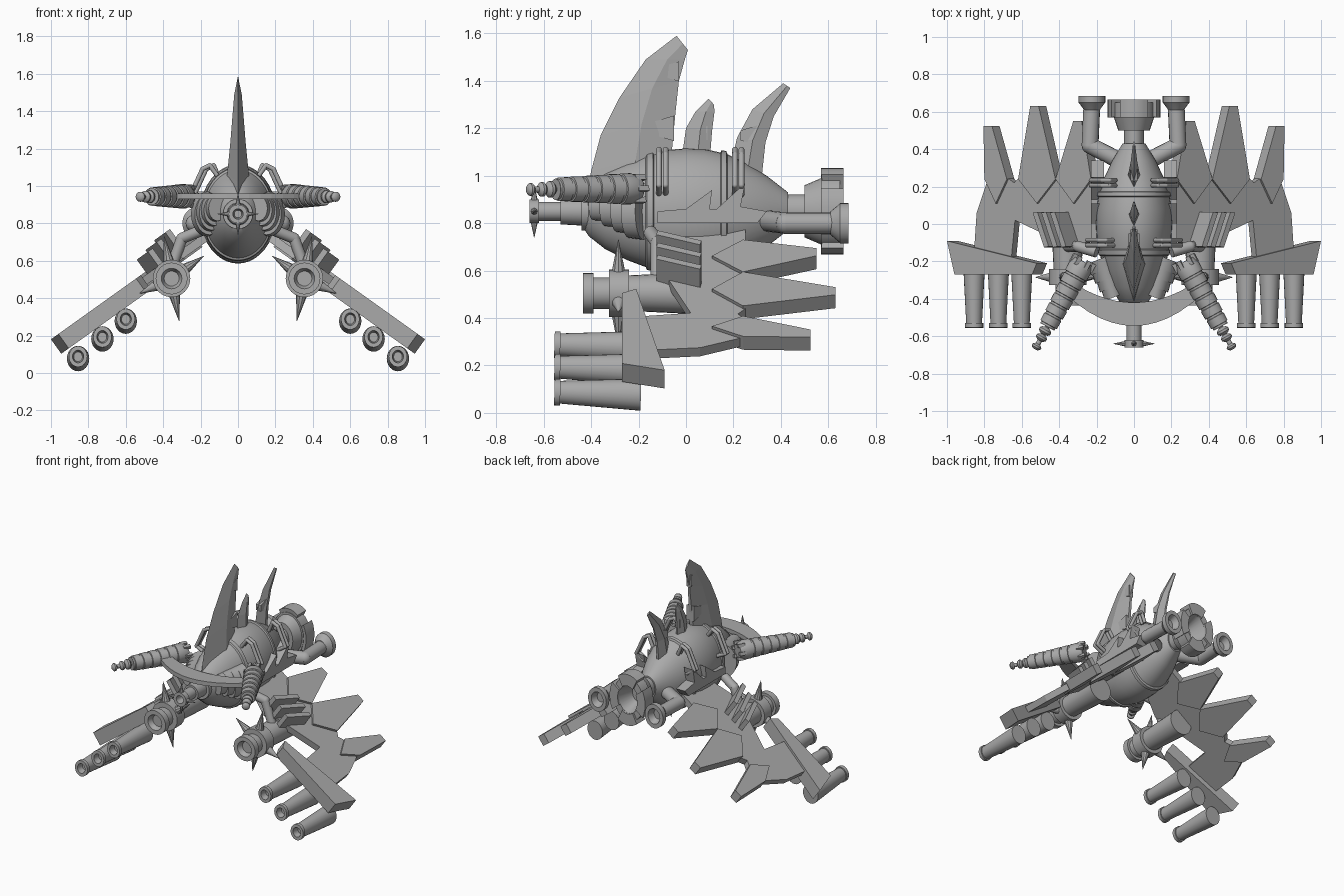
import bpy, bmesh, math
from mathutils import Vector, Matrix

cube = bpy.data.objects.get("Cube")
if cube:
    bpy.data.objects.remove(cube, do_unlink=True)

GREY = (0.4, 0.4, 0.4, 1)
metal = bpy.data.materials.new("plain_grey")
metal.use_nodes = True
metal.diffuse_color = GREY
metal.node_tree.nodes["Principled BSDF"].inputs["Base Color"].default_value = GREY
FRONT, BACK = Vector((0, -1, 0)), Vector((0, 1, 0))
AXIS_Z, SQUASH = 0.85, 0.77


def finish(name, bm, mirror=False, smooth=True):
    bmesh.ops.recalc_face_normals(bm, faces=bm.faces)
    mesh = bpy.data.meshes.new(name)
    bm.to_mesh(mesh)
    bm.free()
    mesh.materials.append(metal)
    ob = bpy.data.objects.new(name, mesh)
    bpy.context.collection.objects.link(ob)
    if mirror:
        ob.modifiers.new("both_sides", "MIRROR")
    if smooth:
        bpy.ops.object.select_all(action="DESELECT")
        ob.select_set(True)
        bpy.context.view_layer.objects.active = ob
        bpy.ops.object.shade_smooth_by_angle(angle=math.radians(35))
    return ob


def loft(bm, rings, closed=False):
    """Skin a list of equal point rings, capping the ends unless closed."""
    rows = [[bm.verts.new(p) for p in ring] for ring in rings]
    n = len(rows[0])
    pairs = list(zip(rows, rows[1:])) + ([(rows[-1], rows[0])] if closed else [])
    for a, b in pairs:
        for i in range(n):
            bm.faces.new((a[i], a[(i + 1) % n], b[(i + 1) % n], b[i]))
    if not closed:
        bm.faces.new(rows[0])
        bm.faces.new(rows[-1])


def turn(bm, profile, origin, direction, squash=1, segs=24):
    """Revolve (distance, radius) pairs around a direction."""
    rot = Vector((0, 0, 1)).rotation_difference(Vector(direction)).to_matrix()
    rings = []
    for d, r in profile:
        ring = []
        for i in range(segs):
            a = math.tau * i / segs
            p = rot @ Vector((r * math.cos(a), r * math.sin(a), d))
            p.x *= squash
            ring.append(Vector(origin) + p)
        rings.append(ring)
    loft(bm, rings)


def lathe(name, profile, origin, direction, mirror=False, squash=1, segs=24):
    bm = bmesh.new()
    turn(bm, profile, origin, direction, squash, segs)
    return finish(name, bm, mirror)


def pipe(name, points, r):
    bm = bmesh.new()
    pts = [Vector(p) for p in points]
    for a, b in zip(pts, pts[1:]):
        turn(bm, [(0, r), ((b - a).length, r)], a, (b - a).normalized(), segs=16)
    for p in pts[1:-1]:
        bmesh.ops.create_uvsphere(bm, u_segments=16, v_segments=8, radius=r,
                                  matrix=Matrix.Translation(p))
    finish(name, bm, True)


def slab(name, outline, offset, mirror=False):
    bm = bmesh.new()
    pts = [Vector(p) for p in outline]
    loft(bm, [pts, [p + Vector(offset) for p in pts]])
    return finish(name, bm, mirror, False)


# Hull: egg body with two raised bands
lathe("hull", [(-.44, .06), (-.41, .105), (-.34, .16), (-.25, .205), (-.17, .235),
               (-.165, .247), (-.14, .252), (-.135, .243), (-.07, .26), (0, .265),
               (.08, .262), (.145, .248), (.15, .258), (.17, .254), (.175, .24),
               (.25, .205), (.34, .15), (.43, .08)],
      (0, 0, AXIS_Z), BACK, squash=SQUASH, segs=40)

# Nose gun with spiked collar
lathe("nose_gun", [(.4, .08), (.44, .08), (.44, .06), (.53, .055), (.53, .04), (.62, .04),
                   (.62, .05), (.66, .05), (.66, .028), (.6, .02)], (0, 0, AXIS_Z), FRONT)
bm = bmesh.new()
for d in ((1, 0, 0), (-1, 0, 0), (0, 0, 1), (0, 0, -1)):
    turn(bm, [(.04, .016), (.11, .001)], (0, -.64, AXIS_Z), d, segs=8)
finish("nose_spikes", bm)

# Crescent plate joining the two side guns
def arc(half, y_mid, y_end):
    return [(half * t / 6, y_mid + (y_end - y_mid) * (t / 6) ** 2, .93) for t in range(-6, 7)]
slab("front_crescent", arc(.36, -.545, -.38) + arc(.3, -.42, -.33)[::-1], (0, 0, .03))

# Layered cheek armour
for k in range(4):
    r = .12 - .016 * k
    lathe(f"cheek_plate_{k + 1}", [(0, r), (.065, r * .93), (.065, r * .7)],
          (.165 - .014 * k, -.18 - .05 * k, .85 + .01 * k), Vector((-.3, -1, 0)).normalized(),
          True, .75)

# Side guns: ribbed barrel, notched breech, beaded muzzle
start, end = Vector((.27, -.2, .945)), Vector((.535, -.68, .942))
aim = (end - start).normalized()
ribs = [(0, .05)]
for k in range(6):
    d, r = .04 + k * .06, .066 - k * .003
    ribs += [(d, r), (d + .045, r - .001), (d + .047, r - .008), (d + .058, r - .008)]
lathe("side_gun", ribs + [(.4, .045), (.4, .02)], start, aim, True)
beads = [(.38, .014)]
for d, r in ((.425, .036), (.465, .032), (.52, .028)):
    beads += [(d + r * .6 * math.sin(a), max(r * math.cos(a), .013))
              for a in (-1.3, -.8, -.3, .3, .8, 1.3)]
lathe("side_gun_muzzle", beads, start, aim, True)
bm = bmesh.new()
u = aim.cross(Vector((0, 0, 1))).normalized()
v = u.cross(aim)
for k in range(6):
    a = math.tau * k / 6
    turn(bm, [(0, .016), (.05, .016)],
         start - aim * .015 + (u * math.cos(a) + v * math.sin(a)) * .055, aim, segs=4)
finish("side_gun_notches", bm, True, False)


# Wings: slabs lying in a drooping plane
def on_wing(points, lift=0.0):
    return [(x + lift * .58, y, .18 + .715 * (1 - x) + lift * .81) for x, y in points]


def wing_slab(name, points, lift, thick):
    slab(name, on_wing(points, lift), (-.58 * thick, 0, -.81 * thick), True)


wing_slab("wing", [(.15, -.04), (.33, -.13), (.645, .02), (.67, -.24), (.87, -.24), (.85, .06),
                   (.79, .24), (.69, .25), (.65, .22), (.62, .25), (.42, .24), (.37, .17),
                   (.25, .25), (.15, .25)], -.015, .045)
for k, (x0, x1, y0, xt, yt) in enumerate(((.23, .42, .24, .3, .55), (.42, .62, .24, .53, .63),
                                         (.68, .80, .24, .78, .525))):
    mid = (x0 + x1) / 2
    wing_slab(f"wing_blade_{k + 1}", [(x0, y0), (mid, y0 - .13), (x1, y0),
                                     (xt + .025, yt), (xt - .02, yt)], 0, .07)
wing_slab("wing_tip_plate", [(1, -.09), (.52, -.21), (.545, -.27), (.96, -.27)], 0, .095)

# Clamp slabs standing on the wing root
for k in range(3):
    x = .3 + .055 * k
    wing_slab(f"wing_clamp_{k + 1}", [(x, -.12), (x + .025, -.125), (x + .085, .06),
                                     (x + .06, .065)], .11 - .015 * k, .13)
pipe("engine_strut", [(.2, -.15, .76), (.3, -.12, .72), (.36, -.12, .55)], .03)

# Wing tip cannons
for k, (x, z) in enumerate(((.855, .085), (.725, .19), (.6, .285))):
    lathe(f"tip_cannon_{k + 1}", [(0, .068), (.34, .048), (.34, .056), (.365, .056),
                                  (.365, .034), (.32, .026)], (x, -.19, z - .008),
          Vector((0, -1, .03)).normalized(), True, .88)

# Engine pods with spiked collars
POD = Vector((.355, 0, .505))
lathe("engine_pod", [(-.07, .09), (.24, .075), (.24, .1), (.325, .1), (.325, .066), (.39, .066),
                     (.39, .085), (.435, .085), (.435, .055), (.4, .04)], POD, FRONT, True)
bm = bmesh.new()
for deg, length in ((80, .23), (145, .21), (260, .23), (335, .19)):
    a = math.radians(deg)
    turn(bm, [(.08, .032), (length, .001)], POD + FRONT * .285,
         (math.cos(a), 0, math.sin(a)), segs=10)
finish("engine_spikes", bm, True)


# Back fins: curved blades with a lens section
def fin(name, rows):
    bm = bmesh.new()
    rings = []
    for yf, zf, yb, zb, w in rows:
        f, b = Vector((0, yf, zf)), Vector((0, yb, zb))
        side = Vector((w, 0, 0))
        edge = side * .25
        rings.append([f, f.lerp(b, .55) + side, b + edge, b - edge, f.lerp(b, .55) - side])
    loft(bm, rings)
    finish(name, bm, smooth=False)


fin("front_fin", [(-.42, .92, -.06, .98, .07), (-.4, 1.02, -.06, 1.1, .058),
                  (-.36, 1.17, -.045, 1.26, .042), (-.28, 1.33, -.03, 1.4, .03),
                  (-.17, 1.49, -.005, 1.49, .02), (-.04, 1.59, .008, 1.53, .006)])
fin("middle_fin", [(-.02, 1.06, .1, 1.06, .03), (0, 1.2, .11, 1.19, .022),
                   (.04, 1.27, .12, 1.27, .014), (.095, 1.325, .118, 1.3, .005)])
fin("rear_fin", [(.18, 1.0, .32, 1.0, .035), (.215, 1.16, .335, 1.14, .028),
                 (.28, 1.28, .37, 1.25, .018), (.41, 1.39, .44, 1.37, .006)])

# Bolted patches along the trailing edges of the fins
for k, (y, z, s, w) in enumerate(((-.05, 1.2, .09, .03), (-.03, 1.44, .07, .018),
                                 (.09, 1.18, .05, .014), (.3, 1.17, .07, .02))):
    slab(f"fin_patch_{k + 1}", [(-w, y, z + s * .6), (-w, y - s, z + s * .3),
                               (-w, y - s, z - s * .3), (-w, y, z - s * .6)], (2 * w, 0, 0))

# Toothed strakes along the hull
slab("hull_strake", [(.16, y, z) for y, z in (
    (-.12, .8), (-.12, .85), (0, .86), (.11, .94), (.1, .86), (.13, .86), (.25, .97),
    (.23, .87), (.34, .85), (.3, .8))], (.07, 0, 0), True)

# Looped handles over the shoulders
for name, y in (("front_handle", -.1), ("rear_handle", .22)):
    dx = -.02 if y > 0 else 0
    for k, dy in enumerate((-.014, .014)):
        pipe(f"{name}_{k + 1}", [(.1, y + dy, 1.04), (.15 + dx, y + dy, 1.11),
                                 (.19 + dx, y + dy, 1.09), (.25 + dx, y + dy, .96),
                                 (.17, y + dy, .92)], .012)

# Rear thruster: neck, bowl and four rim blocks
lathe("rear_thruster", [(.38, .07), (.5, .07), (.5, .11), (.57, .14), (.57, .155), (.65, .155),
                        (.65, .1), (.54, .06)], (0, 0, AXIS_Z), BACK, squash=SQUASH)
for k in range(4):
    rings = []
    for i in range(7):
        a = math.radians(k * 90 - 32 + i * 64 / 6)
        rings.append([(r * math.cos(a) * SQUASH, y, AXIS_Z + r * math.sin(a))
                      for r, y in ((.1, .58), (.183, .57), (.183, .665), (.1, .665))])
    bm = bmesh.new()
    loft(bm, rings)
    finish(f"thruster_block_{k + 1}", bm)

# Side exhausts
pipe("exhaust_pipe", [(.08, .34, .81), (.235, .42, .8), (.225, .64, .8)], .045)
lathe("exhaust_flange", [(0, .05), (.03, .075), (.04, .085), (.075, .085), (.075, .055),
                         (.03, .035)], (.225, .61, .8), BACK, True, .85)
